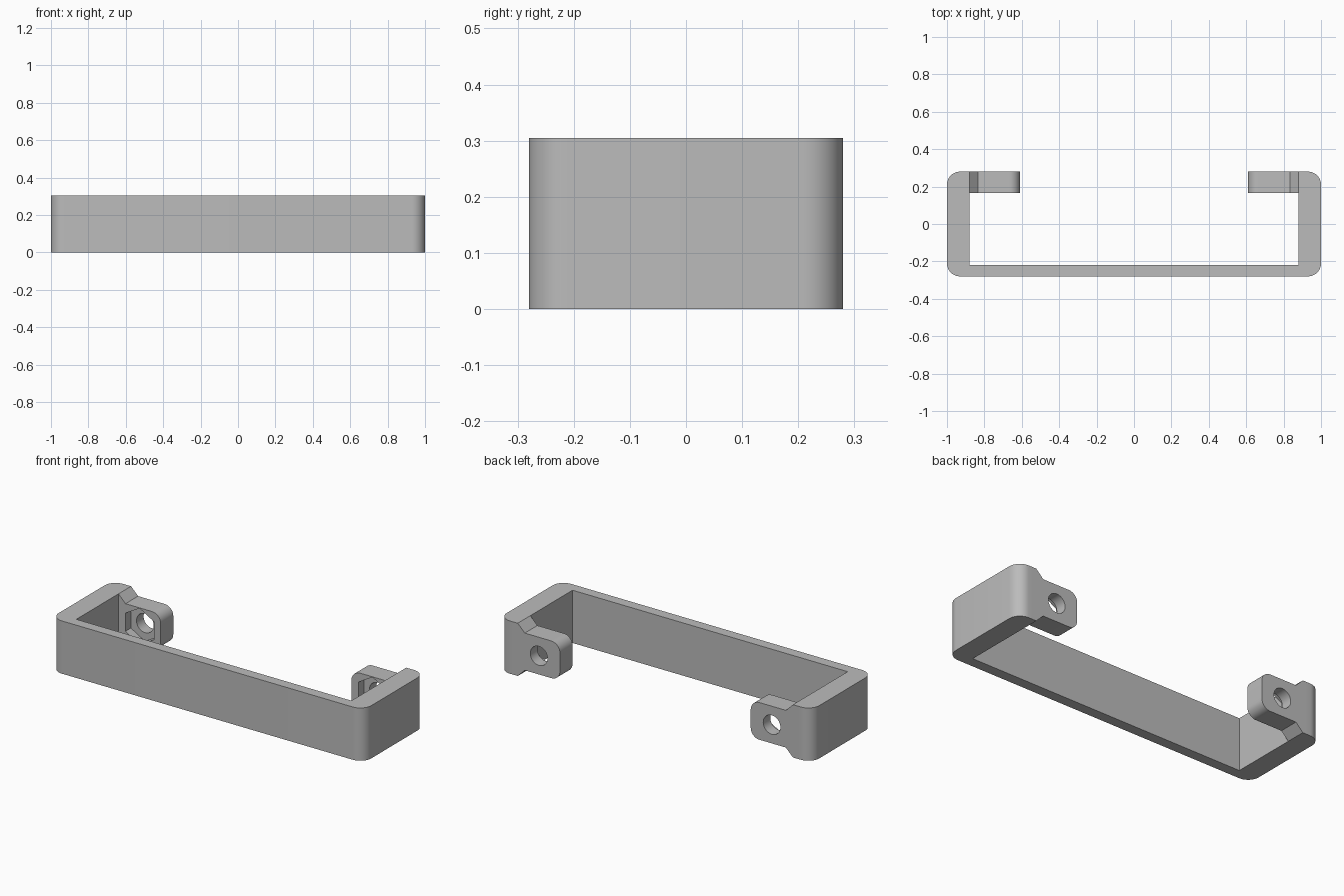
import bpy, bmesh, math
from mathutils import Vector

cube = bpy.data.objects.get("Cube")
if cube:
    bpy.data.objects.remove(cube, do_unlink=True)

HALF_X, HALF_Y, HEIGHT = 1.0, 0.28, 0.305
ARM_X, WALL_Y, TAB_Y = 0.88, -0.22, 0.165   # inner faces of arms, front wall, tabs
MID_Z, HOLE_X = HEIGHT / 2, 0.745

grey = bpy.data.materials.new("plain grey")
grey.use_nodes = True
grey.diffuse_color = (0.5, 0.5, 0.5, 1)
grey.node_tree.nodes["Principled BSDF"].inputs["Base Color"].default_value = (0.5, 0.5, 0.5, 1)


def rounded(points, steps=10):
    """Outline from (a, b, radius) corners, with an arc at each corner of radius > 0."""
    out = []
    for i, (a, b, r) in enumerate(points):
        p = Vector((a, b))
        if r == 0:
            out.append(p)
            continue
        u = (Vector(points[i - 1][:2]) - p).normalized()
        v = (Vector(points[(i + 1) % len(points)][:2]) - p).normalized()
        for k in range(steps + 1):
            t = k / steps * math.pi / 2
            out.append(p + u * r * (1 - math.sin(t)) + v * r * (1 - math.cos(t)))
    return out


def polygon(cx, cz, radius, sides):
    return [Vector((cx + radius * math.sin(math.tau * i / sides),
                    cz + radius * math.cos(math.tau * i / sides))) for i in range(sides)]


def prism(name, outline, axis, low, high):
    """Extrude an outline along z (xy outline) or y (xz outline)."""
    place = (lambda p, d: (p.x, p.y, d)) if axis == "z" else (lambda p, d: (p.x, d, p.y))
    bm = bmesh.new()
    face = bm.faces.new([bm.verts.new(place(p, low)) for p in outline])
    top = bmesh.ops.extrude_face_region(bm, geom=[face])["geom"]
    shift = Vector((0, 0, high - low)) if axis == "z" else Vector((0, high - low, 0))
    bmesh.ops.translate(bm, vec=shift, verts=[v for v in top if isinstance(v, bmesh.types.BMVert)])
    bmesh.ops.recalc_face_normals(bm, faces=bm.faces)
    mesh = bpy.data.meshes.new(name)
    bm.to_mesh(mesh)
    bm.free()
    mesh.materials.append(grey)
    obj = bpy.data.objects.new(name, mesh)
    bpy.context.collection.objects.link(obj)
    return obj


def combine(target, other, operation):
    mod = target.modifiers.new(operation.lower(), "BOOLEAN")
    mod.operation, mod.solver, mod.object = operation, "EXACT", other
    bpy.context.view_layer.objects.active = target
    bpy.ops.object.modifier_apply(modifier=mod.name)
    bpy.data.objects.remove(other, do_unlink=True)


# U-shaped frame with rounded outer corners and sharp inner corners
R = 0.07
frame = prism("bracket_frame", rounded([
    (-HALF_X, -HALF_Y, R), (HALF_X, -HALF_Y, R), (HALF_X, HALF_Y, R), (ARM_X, HALF_Y, 0),
    (ARM_X, WALL_Y, 0), (-ARM_X, WALL_Y, 0), (-ARM_X, HALF_Y, 0), (-HALF_X, HALF_Y, R)]),
    "z", 0, HEIGHT)

# Mounting tabs: chamfered root, rounded end, bolt hole and hexagonal nut pocket
ROOT, END, STEP, TAB_R = ARM_X + 0.02, 0.61, 0.045, 0.055
for s in (-1, 1):
    tab = prism("mounting_tab", rounded([
        (s * ROOT, 0, 0), (s * ARM_X, 0, 0), (s * (ARM_X - STEP), STEP, 0),
        (s * END, STEP, TAB_R), (s * END, HEIGHT - STEP, TAB_R),
        (s * (ARM_X - STEP), HEIGHT - STEP, 0), (s * ARM_X, HEIGHT, 0), (s * ROOT, HEIGHT, 0)]),
        "y", TAB_Y, HALF_Y)
    combine(frame, tab, "UNION")
    combine(frame, prism("bolt_hole", polygon(s * HOLE_X, MID_Z, 0.055, 40), "y", 0.1, 0.4),
            "DIFFERENCE")
    combine(frame, prism("nut_pocket", polygon(s * HOLE_X, MID_Z, 0.105, 6), "y", 0.1, TAB_Y + 0.05),
            "DIFFERENCE")

# Smooth arcs, sharp edges
bpy.ops.object.select_all(action="DESELECT")
frame.select_set(True)
bpy.context.view_layer.objects.active = frame
bpy.ops.object.shade_smooth_by_angle(angle=math.radians(30))
